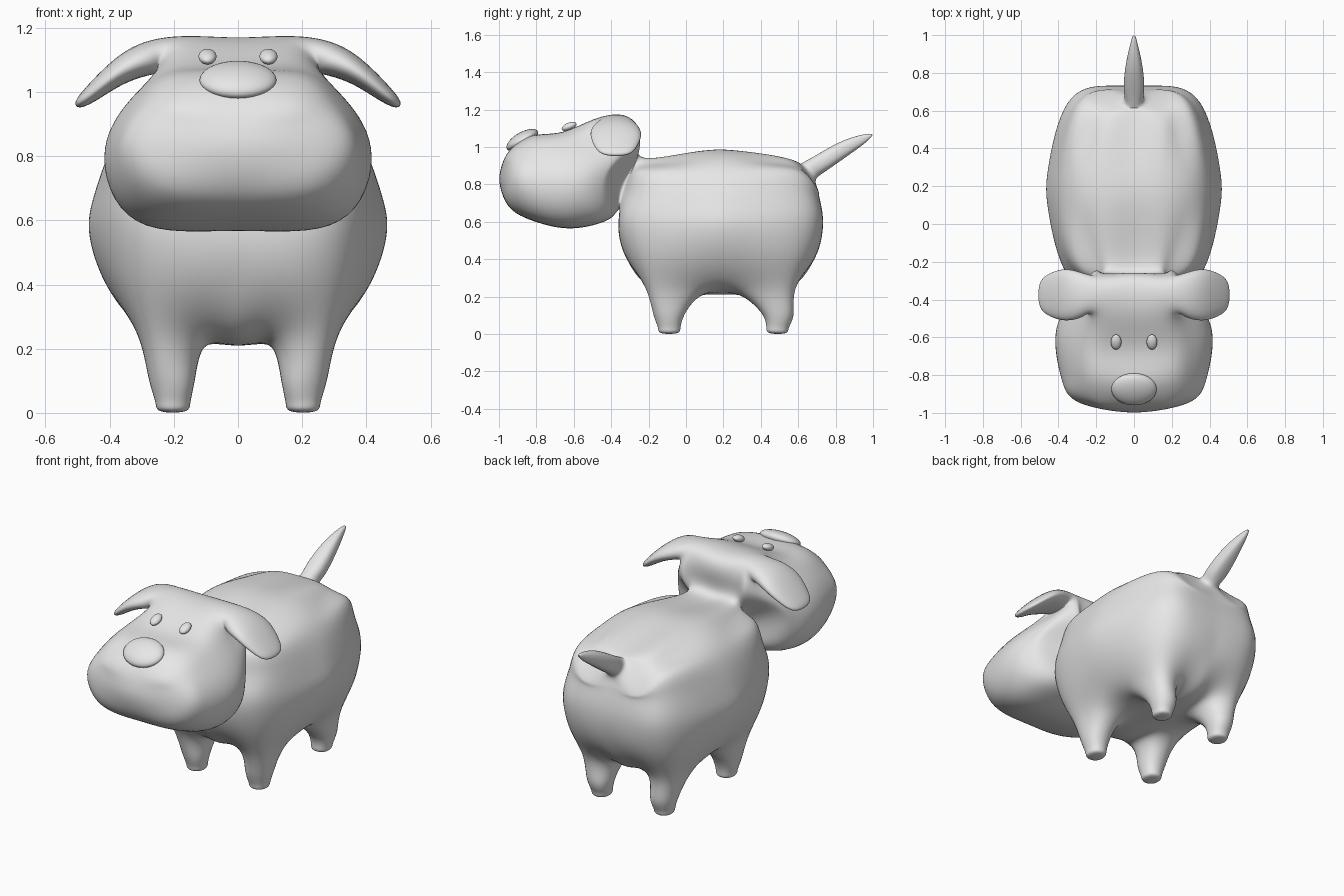
import bpy, bmesh, math
from mathutils import Vector

cube = bpy.data.objects.get("Cube")
if cube:
    bpy.data.objects.remove(cube, do_unlink=True)

# One plain grey for everything
grey = bpy.data.materials.new("plain_grey")
grey.use_nodes = True
grey.diffuse_color = (0.8, 0.8, 0.8, 1)
for node in grey.node_tree.nodes:
    if node.type == 'BSDF_PRINCIPLED':
        node.inputs["Base Color"].default_value = (0.8, 0.8, 0.8, 1)

bm = bmesh.new()
known = {}


def vert(p):
    """Return the vertex at p, so that neighbouring parts share their borders."""
    key = tuple(round(c, 4) + 0.0 for c in p)
    if key not in known:
        known[key] = bm.verts.new(key)
    return known[key]


def quad(points):
    bm.faces.new([vert(p) for p in points])


def loft(rings, cap, holes=()):
    """Join rings of points with quads and close the last ring."""
    n = len(rings[0])
    for r in range(len(rings) - 1):
        a, b = rings[r], rings[r + 1]
        for s in range(n):
            t = (s + 1) % n
            if (r, s) not in holes:
                quad((a[s], a[t], b[t], b[s]))
    for face in cap:
        quad([rings[-1][s] for s in face])


# Body levels: height, side x, corner x, corner half length, end half length, inner x
LEVELS = [
    (0.24, 0.29, 0.285, 0.37, 0.36, 0.12),
    (0.40, 0.405, 0.33, 0.42, 0.50, 0.13),
    (0.56, 0.452, 0.35, 0.455, 0.545, 0.15),
    (0.67, 0.44, 0.345, 0.45, 0.54, 0.16),
    (0.77, 0.41, 0.325, 0.43, 0.525, 0.16),
    (0.87, 0.36, 0.295, 0.405, 0.475, 0.17),
    (0.935, 0.27, 0.23, 0.35, 0.41, 0.15),
]
TOP = len(LEVELS) - 1
NECK = 3


def body(i, j, k):
    z, side_x, corner_x, corner_h, end_h, inner_x = LEVELS[k]
    outer_x, outer_y = i in (0, 4), j in (0, 3)
    x, h = inner_x, 0.12
    if outer_x and outer_y:
        x, h = corner_x, corner_h
        z -= 0.03 if k == TOP else 0
    elif outer_x:
        x = side_x
    elif outer_y:
        h = end_h
        if j == 3 and k >= 4:  # room for the root of the tail
            z -= (0.03, 0.09, 0.01)[k - 4]
            h += (0, 0.04, -0.025)[k - 4]
    else:
        z = 0.975 if k == TOP else 0.21
    return (x * (-1, -1, 0, 1, 1)[i], 0.185 + h * (-1, -1, 1, 1)[j], z)


# Body shell with openings for neck, tail and legs
for k in range(TOP):
    for i in range(4):
        for j in (0, 3):
            inner = i in (1, 2)
            if inner and (j == 0 and k >= NECK or j == 3 and k == TOP - 1):
                continue
            quad((body(i, j, k), body(i + 1, j, k), body(i + 1, j, k + 1), body(i, j, k + 1)))
    for j in range(3):
        for i in (0, 4):
            quad((body(i, j, k), body(i, j + 1, k), body(i, j + 1, k + 1), body(i, j, k + 1)))
for i in range(4):
    for j in range(3):
        for k in (0, TOP):
            if k == 0 and i in (0, 3) and j in (0, 2):
                continue
            quad((body(i, j, k), body(i + 1, j, k), body(i + 1, j + 1, k), body(i, j + 1, k)))

# Legs: centre x, half x, half y, height
for sx in (-1, 1):
    for sy in (-1, 1):
        io, ii = (4, 3) if sx > 0 else (0, 1)
        jo, ji = (3, 2) if sy > 0 else (0, 1)
        rings = [[body(io, jo, 0), body(ii, jo, 0), body(ii, ji, 0), body(io, ji, 0)]]
        for cx, hx, hy, z in ((0.206, 0.053, 0.062, 0.11), (0.203, 0.04, 0.044, 0.035),
                              (0.203, 0.029, 0.032, 0.006)):
            rings.append([(sx * (cx + a * hx), 0.2 + sy * (0.29 + b * hy), z)
                          for a, b in ((1, 1), (-1, 1), (-1, -1), (1, -1))])
        loft(rings, [(0, 1, 2, 3)])


# Head sections: upper y, lower y, crown z, four side points (x, z), chin z
def mirrored(top, side, bottom):
    return [top] + side + [bottom] + [(-x, y, z) for x, y, z in reversed(side)]


SECTIONS = [
    (-0.26, -0.39, 1.05, (0.165, 1.045), (0.21, 0.98), (0.29, 0.85), (0.23, 0.66), 0.635),
    (-0.30, -0.45, 1.155, (0.17, 1.155), (0.25, 1.04), (0.365, 0.84), (0.285, 0.625), 0.60),
    (-0.47, -0.54, 1.155, (0.18, 1.15), (0.28, 1.03), (0.405, 0.83), (0.31, 0.605), 0.575),
    (-0.66, -0.67, 1.08, (0.19, 1.075), (0.31, 1.0), (0.412, 0.82), (0.315, 0.60), 0.57),
    (-0.83, -0.83, 1.06, (0.19, 1.045), (0.30, 0.97), (0.38, 0.82), (0.29, 0.64), 0.61),
    (-0.945, -0.945, 0.98, (0.16, 0.97), (0.235, 0.92), (0.29, 0.82), (0.22, 0.70), 0.68),
]
head = [mirrored(body(2, 0, TOP), [body(3, 0, k) for k in (6, 5, 4, 3)], body(2, 0, NECK))]
for y0, y1, crown, *side, chin in SECTIONS:
    points = [(x, y, z) for (x, z), y in zip(side, (y0, y0, y1, y1))]
    head.append(mirrored((0, y0, crown), points, (0, y1, chin)))
head[-1] += [(0, -0.99, 0.885), (0, -0.995, 0.795)]
muzzle = [(0, 1, 2, 10), (10, 2, 3, 11), (11, 3, 4, 5),
          (9, 0, 10, 8), (8, 10, 11, 7), (7, 11, 5, 6)]
loft(head, muzzle, holes={(2, 1), (2, 8)})

# Drooping ears: centre x, centre z, tilt, half thickness, half width
for s in (-1, 1):
    upper, lower = (1, 2) if s > 0 else (9, 8)
    rings = [[head[2][upper], head[3][upper], head[3][lower], head[2][lower]]]
    for cx, cz, tilt, t, w in ((0.275, 1.105, 20, 0.038, 0.085), (0.365, 1.065, 32, 0.03, 0.098),
                               (0.45, 1.0, 40, 0.02, 0.08), (0.495, 0.963, 42, 0.01, 0.045)):
        nx, nz = math.sin(math.radians(tilt)) * t, math.cos(math.radians(tilt)) * t
        rings.append([(s * (cx + a * nx), -0.375 + b * w, cz + a * nz)
                      for a, b in ((1, 1), (1, -1), (-1, -1), (-1, 1))])
    loft(rings, [(0, 1, 2, 3)])

# Tail: half width, upper edge (y, z), lower edge (y, z)
rings = [[body(i, 3, TOP) for i in (1, 2, 3)] + [body(i, 3, TOP - 1) for i in (3, 2, 1)]]
for w, up, low in ((0.062, (0.615, 0.912), (0.695, 0.825)), (0.052, (0.685, 0.95), (0.745, 0.87)),
                   (0.042, (0.82, 1.025), (0.86, 0.95)), (0.02, (0.94, 1.065), (0.955, 1.02)),
                   (0.008, (0.99, 1.07), (0.992, 1.056))):
    up, low = Vector((0, *up)), Vector((0, *low))
    side = Vector((w * 0.9, 0, 0))
    a, b = up.lerp(low, 0.2), up.lerp(low, 0.8)
    rings.append([a - side, up, a + side, b + side, low, b - side])
loft(rings, [(0, 1, 4, 5), (1, 2, 3, 4)])

# Push the cage outward so that its smooth surface passes through the chosen points
bmesh.ops.recalc_face_normals(bm, faces=bm.faces[:])
bm.verts.index_update()
target = [v.co.copy() for v in bm.verts]
links = []
for v in bm.verts:
    near = [e.other_vert(v) for e in v.link_edges]
    far = [l.link_loop_next.link_loop_next.vert for l in v.link_loops]
    links.append((v, near, far))
for step in range(14):
    moves = []
    for (v, near, far), goal in zip(links, target):
        n = len(near)
        total = v.co * n * n
        for u in near:
            total = total + u.co * 4
        for u in far:
            total = total + u.co
        moves.append(goal - total / (n * (n + 5)))
    for (v, near, far), move in zip(links, moves):
        v.co += move

mesh = bpy.data.meshes.new("dog_body")
bm.to_mesh(mesh)
bm.free()
mesh.materials.append(grey)
for p in mesh.polygons:
    p.use_smooth = True
dog = bpy.data.objects.new("dog_body", mesh)
bpy.context.scene.collection.objects.link(dog)
sub = dog.modifiers.new("smooth_skin", 'SUBSURF')
sub.levels = sub.render_levels = 3


# Nose and eyes
def pebble(name, centre, size, tilt):
    bpy.ops.mesh.primitive_uv_sphere_add(segments=32, ring_count=16, radius=1, location=centre,
                                         rotation=(math.radians(tilt), 0, 0))
    ob = bpy.context.object
    ob.name = name
    ob.scale = size
    ob.data.materials.append(grey)
    bpy.ops.object.shade_smooth()


pebble("nose", (0, -0.875, 1.037), (0.12, 0.095, 0.042), 30)
for name, s in (("left_eye", 1), ("right_eye", -1)):
    pebble(name, (s * 0.095, -0.625, 1.11), (0.028, 0.042, 0.02), 22)
